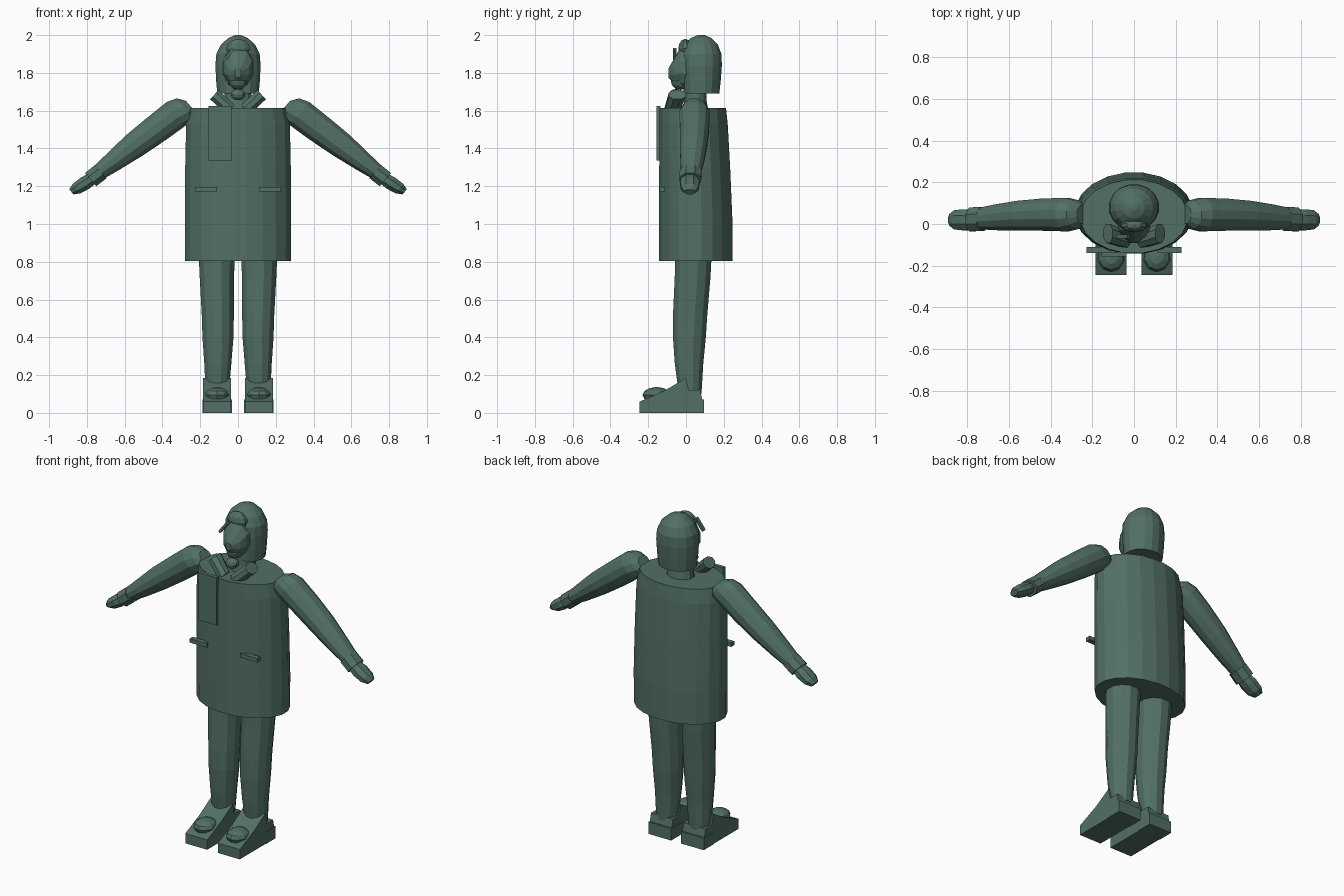
import bpy, bmesh, math
from mathutils import Vector, Matrix

cloth = bpy.data.materials.new("dark_sage_green")
cloth.diffuse_color = (0.085, 0.162, 0.13, 1)


def finish(name, bm, smooth=None):
    bmesh.ops.recalc_face_normals(bm, faces=bm.faces)
    me = bpy.data.meshes.new(name)
    bm.to_mesh(me)
    bm.free()
    me.materials.append(cloth)
    ob = bpy.data.objects.new(name, me)
    bpy.context.collection.objects.link(ob)
    return ob


def loft(name, rings, u, v, n=12, clamp_y=None):
    """Skin elliptical rings (centre, radius along u, radius along v)."""
    bm = bmesh.new()
    u, v = Vector(u).normalized(), Vector(v).normalized()
    rows = []
    for c, ru, rv in rings:
        row = []
        for i in range(n):
            a = 2 * math.pi * (i + 0.5) / n
            p = Vector(c) + u * ru * math.cos(a) + v * rv * math.sin(a)
            if clamp_y is not None:
                p.y = max(p.y, clamp_y)
            row.append(bm.verts.new(p))
        rows.append(row)
    for a, b in zip(rows, rows[1:]):
        for i in range(n):
            j = (i + 1) % n
            bm.faces.new((a[i], a[j], b[j], b[i]))
    bm.faces.new(rows[0])
    bm.faces.new(rows[-1])
    return finish(name, bm)


def box(name, lo, hi, rot=None):
    lo, hi = Vector(lo), Vector(hi)
    bm = bmesh.new()
    bmesh.ops.create_cube(bm, size=1)
    mat = Matrix.Translation((lo + hi) / 2)
    if rot:
        mat = mat @ rot
    bm.transform(mat @ Matrix.Diagonal((*(hi - lo), 1)))
    return finish(name, bm)


def ball(name, c, r, seg=10):
    bm = bmesh.new()
    bmesh.ops.create_uvsphere(bm, u_segments=seg, v_segments=6, radius=1)
    bm.transform(Matrix.Translation(c) @ Matrix.Diagonal((*r, 1)))
    return finish(name, bm)


def extrude_x(name, profile, x0, x1):
    """Side profile of (y, z) points pulled along x."""
    bm = bmesh.new()
    f = bm.faces.new([bm.verts.new((x0, y, z)) for y, z in profile])
    g = bmesh.ops.extrude_face_region(bm, geom=[f])["geom"]
    for e in g:
        if isinstance(e, bmesh.types.BMVert):
            e.co.x = x1
    return finish(name, bm)


X, Y, Z = (1, 0, 0), (0, 1, 0), (0, 0, 1)

# Long coat
loft("coat", [((0, 0.052, 0.805), 0.283, 0.197), ((0, 0.052, 1.0), 0.285, 0.197),
              ((0, 0.046, 1.3), 0.283, 0.19), ((0, 0.04, 1.53), 0.278, 0.183),
              ((0, 0.036, 1.615), 0.26, 0.178)], X, Y, 20)

# Front panel and pocket flaps
box("front_panel", (-0.155, -0.157, 1.335), (-0.035, -0.135, 1.625))
for s, side in ((-1, "left"), (1, "right")):
    box(side + "_pocket_flap", (s * 0.17 - 0.058, -0.14, 1.172), (s * 0.17 + 0.058, -0.11, 1.196))

# Neck, collar and knot
loft("neck", [((0, 0.05, 1.6), 0.085, 0.07), ((0, 0.05, 1.66), 0.075, 0.06),
              ((0, 0.05, 1.74), 0.07, 0.06)], X, Y, 12)
ball("collar_knot", (0, -0.055, 1.685), (0.04, 0.035, 0.03))
for s, side in ((-1, "left"), (1, "right")):
    loft(side + "_collar_roll", [((s * 0.04, -0.075, 1.605), 0.036, 0.042),
                                 ((s * 0.125, -0.045, 1.685), 0.036, 0.05)],
         (-s * 0.68, 0, 0.73), Y, 8)

# Hood, cut straight at the face
loft("hood", [((0, 0.08, z), rx, ry) for z, rx, ry in
              ((1.69, 0.112, 0.098), (1.76, 0.118, 0.106), (1.84, 0.122, 0.112),
               (1.9, 0.117, 0.11), (1.95, 0.092, 0.09), (1.985, 0.052, 0.055),
               (2.0, 0.015, 0.018))], X, Y, 16, clamp_y=-0.012)

# Face and brow
loft("face", [((0, 0.03, 1.83), 0.09, 0.135), ((0, -0.03, 1.83), 0.078, 0.105),
              ((0, -0.06, 1.81), 0.06, 0.07), ((0, -0.092, 1.80), 0.018, 0.026)], X, Z, 10)
ball("chin", (0, -0.03, 1.755), (0.05, 0.05, 0.045))
ball("brow", (0, -0.005, 1.93), (0.065, 0.035, 0.05))
box("brow_pin", (-0.06, -0.07, 1.85), (-0.045, -0.05, 1.935), Matrix.Rotation(math.radians(38), 4, 'Y'))

shoe_side = [(-0.245, 0.0), (0.085, 0.0), (0.085, 0.075), (0.075, 0.12),
             (0.015, 0.12), (0.0, 0.185), (-0.11, 0.12), (-0.245, 0.06)]

for s, side in ((-1, "left"), (1, "right")):
    # Arm, from rounded shoulder down to cuff
    across = (s * 0.65, 0, 0.76)
    loft(side + "_sleeve", [((s * x, y, z), ru, rv) for x, y, z, ru, rv in
                            ((0.245, 0.045, 1.625), 0.0, 0.0) and
                            ((0.25, 0.045, 1.622, 0.04, 0.045),
                             (0.275, 0.045, 1.608, 0.078, 0.07),
                             (0.325, 0.045, 1.585, 0.083, 0.083),
                             (0.43, 0.045, 1.505, 0.08, 0.08),
                             (0.55, 0.04, 1.415, 0.072, 0.074),
                             (0.66, 0.032, 1.33, 0.056, 0.064),
                             (0.76, 0.025, 1.255, 0.04, 0.05))], across, Y)
    loft(side + "_cuff", [((s * 0.727, 0.025, 1.277), 0.05, 0.062),
                          ((s * 0.78, 0.022, 1.235), 0.05, 0.062)], across, Y, 8)
    loft(side + "_hand", [((s * x, 0.02, z), ru, rv) for x, z, ru, rv in
                          ((0.76, 1.25, 0.034, 0.042), (0.81, 1.216, 0.04, 0.055),
                           (0.855, 1.187, 0.035, 0.05), (0.882, 1.17, 0.019, 0.03))],
         across, Y, 8)

    # Trouser leg
    loft(side + "_leg", [((s * x, y, z), rx, ry) for x, y, z, rx, ry in
                         ((0.112, 0.04, 0.85, 0.1, 0.1), (0.112, 0.035, 0.72, 0.094, 0.098),
                          (0.107, 0.022, 0.52, 0.088, 0.094), (0.106, 0.018, 0.4, 0.085, 0.09),
                          (0.107, 0.016, 0.26, 0.074, 0.078), (0.11, 0.022, 0.1, 0.063, 0.062))],
         X, Y)

    # Shoe with heel block and rounded toe cap
    a, b = s * 0.036, s * 0.184
    extrude_x(side + "_shoe", shoe_side, a, b)
    box(side + "_heel", (min(a, b) - 0.003, 0.0, 0.0), (max(a, b) + 0.003, 0.096, 0.072))
    ball(side + "_toe_cap", (s * 0.11, -0.155, 0.095), (0.065, 0.075, 0.042))
